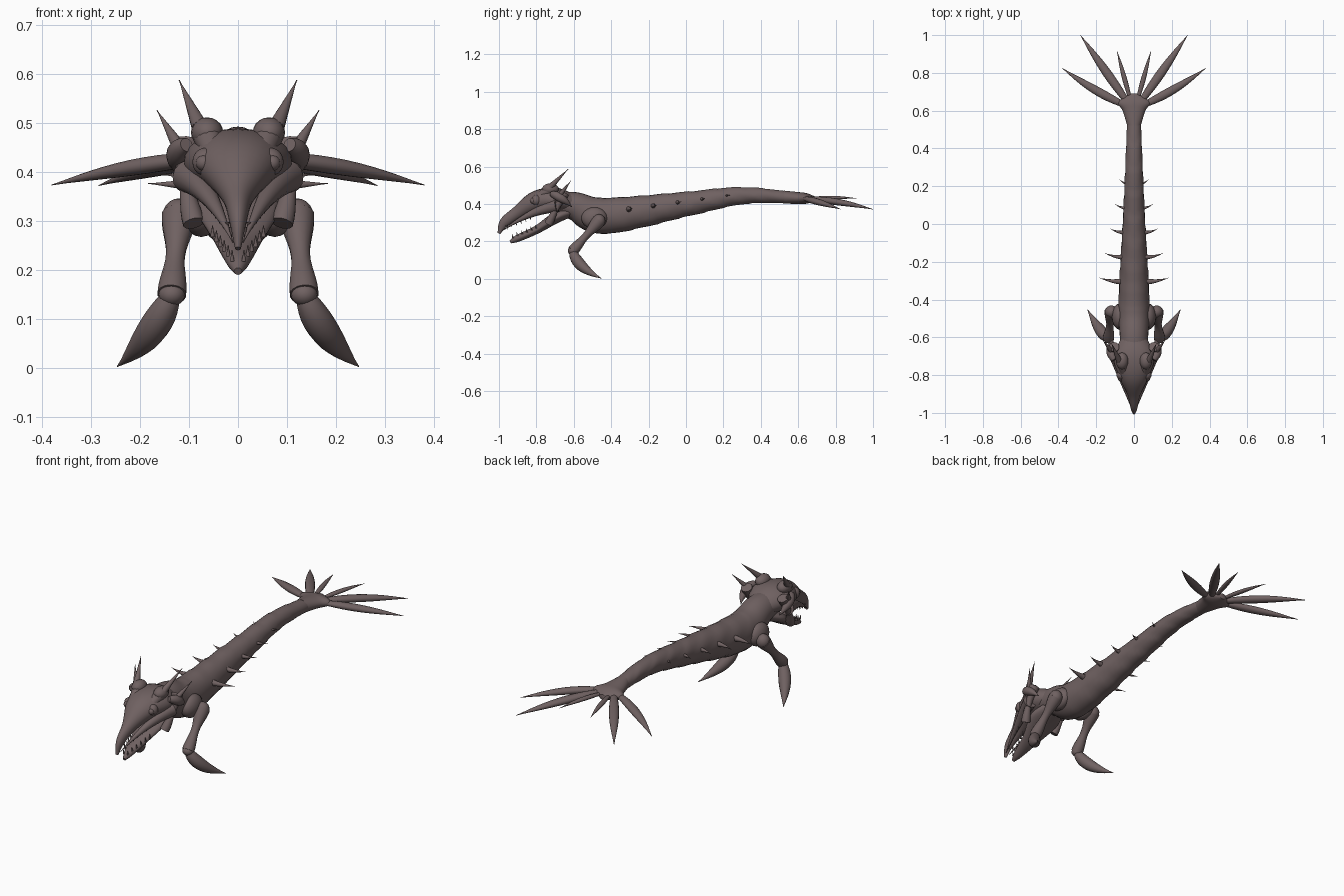
import bpy, bmesh, math
from mathutils import Vector

default_cube = bpy.data.objects.get("Cube")
if default_cube:
    bpy.data.objects.remove(default_cube, do_unlink=True)

hide = bpy.data.materials.new("brown grey hide")
hide.use_nodes = True
hide.diffuse_color = (0.16, 0.12, 0.12, 1)
for node in hide.node_tree.nodes:
    if node.type == 'BSDF_PRINCIPLED':
        node.inputs["Base Color"].default_value = hide.diffuse_color


def finish(name, bm, mirrored):
    bmesh.ops.recalc_face_normals(bm, faces=bm.faces)
    mesh = bpy.data.meshes.new(name)
    bm.to_mesh(mesh)
    bm.free()
    mesh.materials.append(hide)
    part = bpy.data.objects.new(name, mesh)
    bpy.context.collection.objects.link(part)
    bpy.ops.object.select_all(action='DESELECT')
    bpy.context.view_layer.objects.active = part
    part.select_set(True)
    bpy.ops.object.shade_smooth_by_angle(angle=math.radians(50))
    if mirrored:
        part.modifiers.new("Mirror", 'MIRROR').use_axis[0] = True


def sweep(name, centres, sizes, reference, mirrored, sides, scale=lambda y, up: 1):
    """Skin elliptical rings of the given sizes around a path."""
    bm = bmesh.new()
    rings = []
    last = len(centres) - 1
    for i, (centre, (width, height)) in enumerate(zip(centres, sizes)):
        along = (centres[min(i + 1, last)] - centres[max(i - 1, 0)]).normalized()
        across = along.cross(reference).normalized()
        upward = across.cross(along)
        ring = []
        for k in range(sides):
            angle = math.tau * k / sides
            offset = across * width * math.cos(angle) + upward * height * math.sin(angle)
            ring.append(bm.verts.new(centre + offset * scale(centre.y, math.sin(angle))))
        rings.append(ring)
    for near, far in zip(rings, rings[1:]):
        for k in range(sides):
            bm.faces.new((near[k - 1], near[k], far[k], far[k - 1]))
    bm.faces.new(rings[0])
    bm.faces.new(rings[-1])
    finish(name, bm, mirrored)


def hull(name, stations, steps=6, **options):
    """Central form through stations of (y, z, half width, half height)."""
    keys = [Vector(station) for station in stations]
    keys = [2 * keys[0] - keys[1], *keys, 2 * keys[-1] - keys[-2]]
    smooth = []
    for before, start, end, after in zip(keys, keys[1:], keys[2:], keys[3:]):
        leave, arrive = (end - before) / 2, (after - start) / 2
        for k in range(steps):
            t = k / steps
            ease = t * t * (3 - 2 * t)
            smooth.append(start.lerp(end, ease) + leave * t * (1 - t) ** 2
                          - arrive * t * t * (1 - t))
    smooth.append(keys[-2])
    sweep(name, [Vector((0, q[0], q[1])) for q in smooth], [(q[2], q[3]) for q in smooth],
          Vector((0, 0, 1)), False, 24, **options)


# Thickness rules along a limb, from root to tip
def thorn(t):
    return 1 - t


def leaf(t):
    return math.sin(math.pi * (1 + 4 * t) / 5)


def bone(t):
    return 0.9 + math.cos(math.tau * t) / 5 - t / 5


def limb(name, root, tip, radius, shape, bend=(0, 0, 0), flat=1, steps=12):
    """Mirrored pair of curved limbs."""
    root, tip, bend = Vector(root), Vector(tip), Vector(bend)
    reach = (tip - root).normalized()
    reference = Vector((1, 0, 0)) if abs(reach.z) > 0.6 else Vector((0, 0, 1))
    times = [k / steps for k in range(steps + 1)]
    centres = [root.lerp(tip, t) + bend * 4 * t * (1 - t) for t in times]
    widths = [max(radius * shape(t), 0.001) for t in times]
    sweep(name, centres, [(w, w * flat) for w in widths], reference, True, 14)


def ball(name, centre, size):
    bm = bmesh.new()
    bmesh.ops.create_uvsphere(bm, u_segments=16, v_segments=10, radius=1)
    bmesh.ops.scale(bm, vec=size, verts=bm.verts)
    bmesh.ops.translate(bm, vec=centre, verts=bm.verts)
    finish(name, bm, True)


# Body with slanted, overlapping muscle bands that fade at both ends
def muscle_bands(y, up):
    fade = max(0, min(1, 2 + 4 * y, 4 - 8 * y + 0.6))
    return 1 + 0.07 * fade * ((8 * y + 0.7 * up) % 1 - 0.5)


hull("body", [(-0.74, 0.41, 0.07, 0.05), (-0.6, 0.39, 0.075, 0.075), (-0.43, 0.337, 0.083, 0.096),
              (0, 0.4, 0.06, 0.066), (0.3, 0.445, 0.046, 0.046), (0.57, 0.435, 0.036, 0.03)],
     steps=16, scale=muscle_bands)
hull("tail_hub", [(0.52, 0.438, 0.036, 0.034), (0.6, 0.432, 0.06, 0.032),
                  (0.645, 0.43, 0.086, 0.028), (0.69, 0.426, 0.02, 0.014)])

# Skull and hooked upper beak
hull("skull", [(-1, 0.243, 0.006, 0.008), (-0.97, 0.3, 0.018, 0.026), (-0.9, 0.35, 0.034, 0.036),
               (-0.8, 0.405, 0.082, 0.06), (-0.7, 0.415, 0.11, 0.067), (-0.61, 0.4, 0.07, 0.05)],
     scale=lambda y, up: 1 + up / 12)
limb("brow_ridge", (0.063, -0.73, 0.475), (0.005, -0.98, 0.31), 0.03, thorn)
ball("brow_crest", (0.063, -0.725, 0.48), (0.033, 0.045, 0.031))
limb("cheek_ridge", (0.1, -0.69, 0.39), (0.01, -0.985, 0.255), 0.035, thorn, bend=(0, 0, 0.02))

# Eyes in raised sockets
ball("eye_socket", (0.066, -0.8, 0.42), (0.027, 0.026, 0.029))
ball("eye", (0.07, -0.817, 0.418), (0.016, 0.016, 0.016))

# Lower jaw, hinge and cheek frill
hull("lower_jaw", [(-0.94, 0.197, 0.008, 0.008), (-0.9, 0.217, 0.024, 0.019),
                   (-0.8, 0.262, 0.05, 0.022), (-0.7, 0.325, 0.085, 0.03),
                   (-0.62, 0.36, 0.06, 0.03)])
limb("jaw_hinge", (0.105, -0.65, 0.46), (0.09, -0.735, 0.295), 0.025, bone, bend=(0.008, 0, 0))
limb("cheek_frill", (0.105, -0.72, 0.455), (0.11, -0.61, 0.385), 0.024, leaf, bend=(0.016, 0, 0.01))

# Horns
limb("upper_horn", (0.078, -0.725, 0.492), (0.12, -0.63, 0.587), 0.017, thorn)
limb("lower_horn", (0.118, -0.675, 0.447), (0.165, -0.615, 0.525), 0.015, thorn)

# Teeth follow the edges of both jaws
for i in range(6):
    step = Vector((0.008, 0.025, 0.01)) * i
    length = Vector((0, -0.005, 0.022))
    upper = Vector((0.014, -0.96, 0.287)) + step
    lower = Vector((0.012, -0.925, 0.218)) + step
    limb("upper_tooth", upper, upper - length, 0.005, thorn, steps=2)
    limb("lower_tooth", lower, lower + length, 0.005, thorn, steps=2)

# Front legs, bent at the knee and ending in blades
elbow = Vector((0.12, -0.465, 0.31))
knee = Vector((0.135, -0.605, 0.15))
ball("shoulder", (0.075, -0.49, 0.325), (0.042, 0.07, 0.058))
ball("shoulder_joint", elbow, (0.034, 0.034, 0.036))
limb("upper_leg", elbow, knee, 0.033, bone)
ball("knee", knee, (0.027, 0.027, 0.024))
limb("lower_leg", knee, (0.246, -0.453, 0.003), 0.031, leaf, bend=(-0.01, -0.03, -0.006))

# Flank thorns shrink towards the tail
for i in range(5):
    shrink = 1 - i / 8
    root = Vector((0.058 - 0.006 * i, 0.13 * i - 0.305, 0.372 + 0.018 * i))
    length = Vector((0.125 * shrink ** 1.6, 0.02, 0.004))
    ball("thorn_socket", root, Vector((0.02, 0.023, 0.02)) * shrink)
    limb("flank_thorn", root, root + length, 0.017 * shrink, thorn, bend=(0, -0.006, 0))

# Fan of tail blades
limb("outer_tail_blade", (0.05, 0.63, 0.43), (0.38, 0.825, 0.373), 0.023, leaf,
     bend=(0, -0.012, 0.007), flat=0.75)
limb("long_tail_blade", (0.035, 0.645, 0.43), (0.284, 1, 0.372), 0.024, leaf,
     bend=(0, 0, 0.008), flat=0.75)
limb("inner_tail_blade", (0.02, 0.66, 0.43), (0.09, 0.915, 0.43), 0.013, leaf,
     bend=(0, 0, 0.005), flat=0.75)
